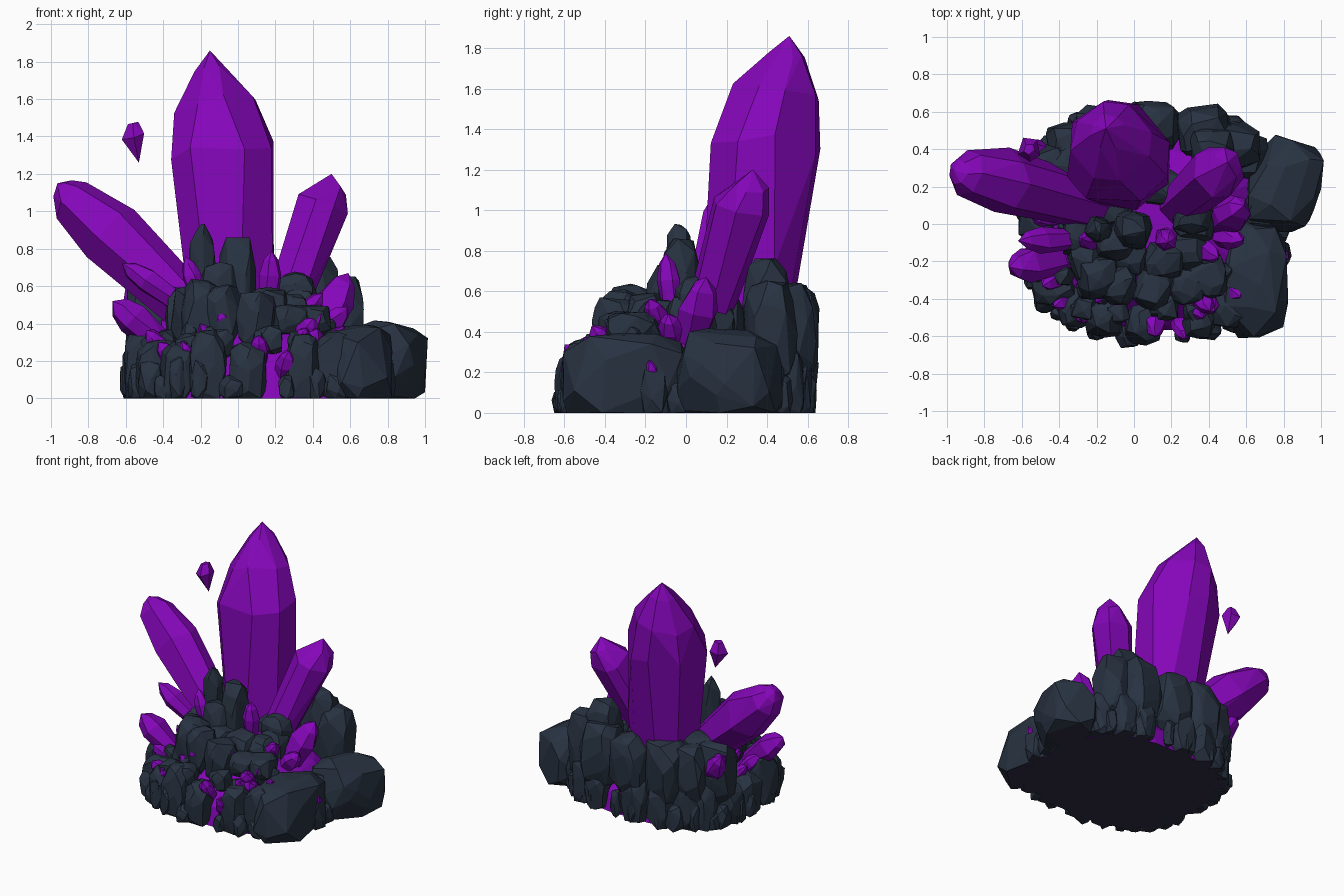
import bpy, bmesh, math, random
from mathutils import Vector

if "Cube" in bpy.data.objects:
    bpy.data.objects.remove(bpy.data.objects["Cube"])

random.seed(11)
rnd = random.uniform


def material(name, rgb):
    m = bpy.data.materials.new(name)
    m.diffuse_color = (*rgb, 1)
    m.use_nodes = True
    m.node_tree.nodes["Principled BSDF"].inputs["Base Color"].default_value = m.diffuse_color
    return m


PURPLE = material("crystal purple", (0.235, 0.002, 0.49))
ROCK = material("slate rock", (0.021, 0.032, 0.053))
UNDER = material("dark underside", (0.03, 0.023, 0.055))


def hull_object(name, points, mat, merge=5):
    """Faceted convex solid; faces lying on the ground get the underside colour."""
    bm = bmesh.new()
    for p in points:
        bm.verts.new((p[0], p[1], max(p[2], 0)))
    bmesh.ops.remove_doubles(bm, verts=bm.verts[:], dist=0.0005)
    bmesh.ops.convex_hull(bm, input=bm.verts[:])
    loose = [v for v in bm.verts if not v.link_faces]
    bmesh.ops.delete(bm, geom=loose, context='VERTS')
    bmesh.ops.dissolve_limit(bm, angle_limit=math.radians(merge),
                             verts=bm.verts[:], edges=bm.edges[:])
    bmesh.ops.recalc_face_normals(bm, faces=bm.faces[:])
    for f in bm.faces:
        if max(v.co.z for v in f.verts) < 0.002:
            f.material_index = 1
    me = bpy.data.meshes.new(name)
    bm.to_mesh(me)
    bm.free()
    me.materials.append(mat)
    me.materials.append(UNDER)
    bpy.context.collection.objects.link(bpy.data.objects.new(name, me))


def crystal(name, rings, apex, sides=7, turn=0.3):
    """Crystal through rings of (x, y, z, radius), closed by an apex."""
    axis = (Vector(apex) - Vector(rings[0][:3])).normalized()
    u = axis.cross(Vector((0, 1, 0))).normalized()
    w = axis.cross(u)
    pts = [Vector(apex)]
    for x, y, z, r in rings:
        for i in range(sides):
            a = turn + (i + rnd(-.2, .2)) * math.tau / sides
            q = r * rnd(1, 1.08)
            pts.append(Vector((x, y, z)) + u * q * math.cos(a) + w * q * math.sin(a)
                       + axis * r * rnd(-.15, .15))
    hull_object(name, pts, PURPLE, 9)


def shard(name, base, tip, r):
    """Small simple crystal from base to tip."""
    b, t = Vector(base), Vector(tip)
    rings = [(*b.lerp(t, k), r * s) for k, s in ((0, .7), (.6, 1), (.85, .65))]
    crystal(name, rings, tip, 6, random.random())


def rock(name, x, y, rx, ry, top, z=None, n=44):
    """Boxy boulder: jittered points on a rounded block, standing on the ground unless z is given."""
    z = top * .42 if z is None else z
    rz = top - z
    turn, spin = rnd(0, 6), rnd(-.3, .3)
    pts = []
    for i in range(n):
        h = 1 - 2 * (i + .5) / n
        a = turn + i * 2.4 + rnd(-.35, .35)
        s = math.sqrt(1 - h * h)
        d = Vector((s * math.cos(a), s * math.sin(a), h))
        d *= rnd(.92, 1.05) / sum(abs(c) ** 4 for c in d) ** .25
        px, py = d.x * rx, d.y * ry
        pts.append((x + px * math.cos(spin) - py * math.sin(spin),
                    y + px * math.sin(spin) + py * math.cos(spin), z + d.z * rz))
    hull_object(name, pts, ROCK, 7)


def around(degrees, scale):
    """Point on the rounded footprint of the base, shrunk by scale."""
    c, s = math.cos(math.radians(degrees)), math.sin(math.radians(degrees))
    soft = lambda v: math.copysign(abs(v) ** .75, v)
    return .1 + .74 * scale * soft(c), .65 * scale * soft(s)


# Crystal mound showing between the rocks
hull_object("crystal_mound", [(*around(a, s), z) for s, z in ((.88, 0), (.84, .14), (.6, .32), (.3, .46))
                              for a in range(0, 360, 20)], PURPLE)

# Large crystals
crystal("main_crystal", [(-.03, .28, .3, .21), (-.04, .32, .7, .24), (-.09, .385, 1.32, .28),
                         (-.12, .44, 1.56, .215), (-.14, .49, 1.76, .09)], (-.15, .51, 1.86), 8)
crystal("left_crystal", [(-.22, .1, .45, .13), (-.69, .23, .885, .175),
                         (-.89, .27, 1.06, .12), (-.94, .28, 1.12, .065)], (-.965, .29, 1.15))
crystal("right_crystal", [(.24, .1, .45, .11), (.45, .28, 1.02, .14),
                          (.5, .32, 1.12, .085)], (.5, .33, 1.2))

# Floating chip
crystal("floating_chip", [(-.56, .4, 1.47, .03), (-.56, .4, 1.4, .065)], (-.53, .4, 1.26), 5)

# Small crystals beside the large ones
for i, (b, t, r) in enumerate([
        ((-.4, -.2, .28), (-.67, -.23, .52), .095), ((-.3, -.08, .5), (-.62, -.09, .72), .07),
        ((.42, .0, .3), (.59, .1, .67), .1), ((.16, -.06, .45), (.18, -.1, .79), .06),
        ((-.4, .3, .3), (-.6, .42, .6), .08), ((-.2, -.1, .5), (-.28, -.08, .76), .05)]):
    shard(f"small_crystal_{i + 1}", b, t, r)

# Crystal chips scattered over the front slope
for i in range(30):
    a, s = 180 + i * 6.3 + rnd(-4, 4), rnd(.42, .92)
    z = .74 - .58 * s + rnd(-.04, .04)
    shard(f"crystal_chip_{i + 1}", (*around(a, s - .15), z - .12), (*around(a, s + .08), z + .06), rnd(.045, .065))

# Big boulders on the right
rock("right_boulder", .80, .21, .19, .25, .41)
rock("front_right_boulder", .64, -.29, .19, .32, .39)

# Outer row of boulders, all round the foot
for i in range(20):
    rock(f"outer_boulder_{i + 1}", *around(i * 18 + rnd(-3, 3), rnd(.8, .84)), rnd(.085, .12), rnd(.1, .125),
         rnd(.29, .38))

# Middle row on the front slope
for i in range(8):
    rock(f"middle_boulder_{i + 1}", *around(165 + i * 21, .53), rnd(.09, .115), rnd(.1, .13),
         rnd(.57, .66) if i < 6 else .5, .42)

# Bulky row behind the crystals, resting on the outer row
for i in range(6):
    rock(f"back_boulder_{i + 1}", *around(48 + i * 21, .8), rnd(.13, .16), rnd(.12, .14), rnd(.6, .68), .4)

# Inner rocks closing the middle
for i in range(9):
    rock(f"inner_boulder_{i + 1}", *around(i * 40, .3), .11, .1, rnd(.53, .6), .42)

# Knobs standing highest: x, y, half width, top
for i, (x, y, r, top) in enumerate([(-.19, -.03, .07, .92), (-.01, -.03, .1, .87), (-.1, -.1, .1, .72),
                                    (.31, .04, .1, .67), (.42, .4, .12, .76), (-.33, .3, .13, .66)]):
    rock(f"knob_{i + 1}", x, y, r, r, top, .5)

# Rubble along the foot of the base
for i in range(30):
    r = rnd(.04, .07)
    rock(f"rubble_{i + 1}", *around(i * 12 + rnd(-3, 3), .92), r, r, rnd(.12, .25), n=20)

# Loose stones on the front slope
for i in range(30):
    a, s = rnd(170, 375), rnd(.45, .85)
    r, z = rnd(.04, .075), .66 - .5 * s
    rock(f"loose_stone_{i + 1}", *around(a, s), r, r, z + r * 1.2, z, 18)
